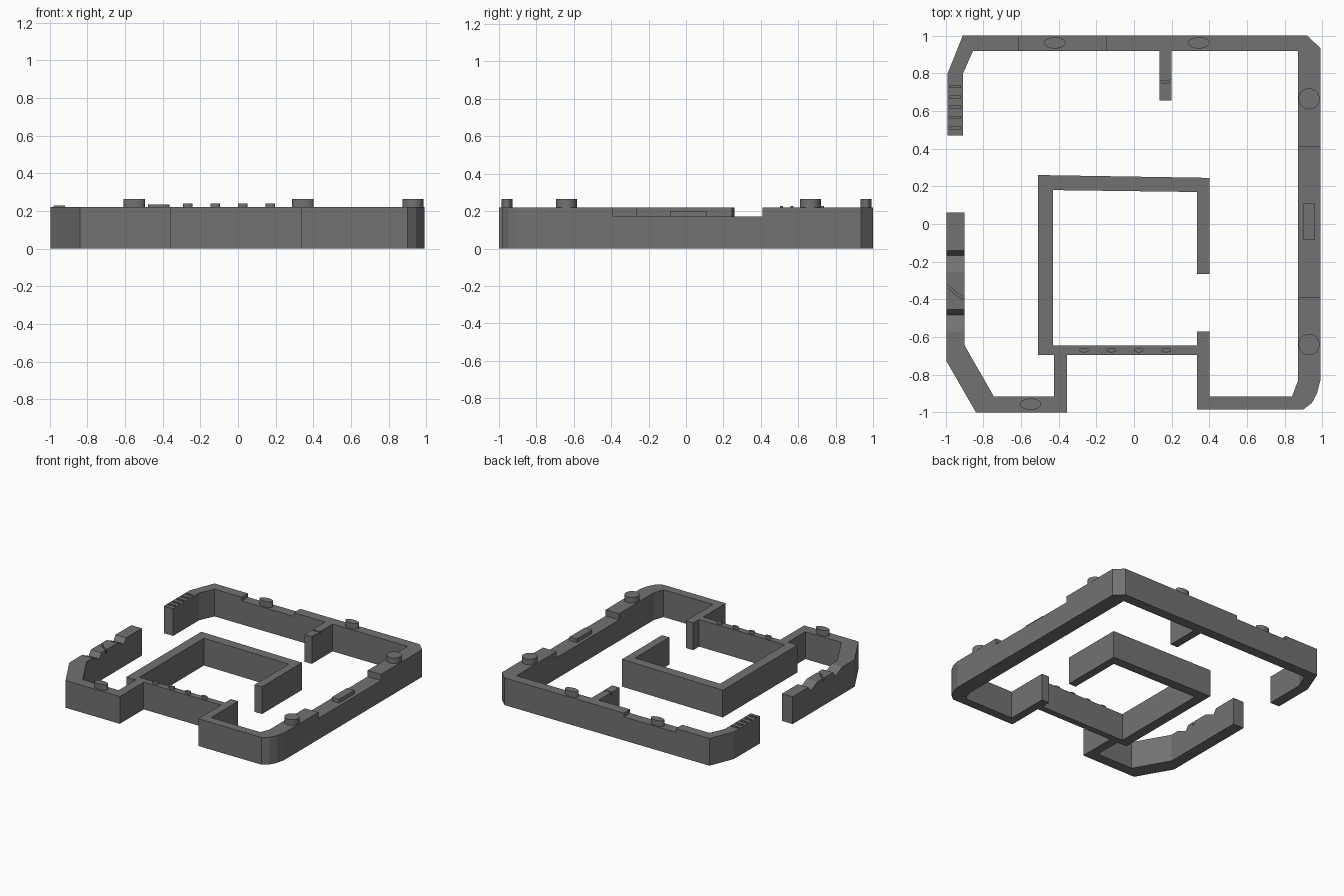
import bpy, bmesh, math

if "Cube" in bpy.data.objects:
    bpy.data.objects.remove(bpy.data.objects["Cube"])

H = 0.22  # wall height

stone = bpy.data.materials.new("grey_stone")
stone.diffuse_color = (0.17, 0.17, 0.17, 1)
stone.use_nodes = True
stone.node_tree.nodes["Principled BSDF"].inputs["Base Color"].default_value = stone.diffuse_color


def prism(name, pts, lift, z0=0.0):
    """Extrude a closed 3D outline by the vector lift."""
    bm = bmesh.new()
    face = bm.faces.new([bm.verts.new(p) for p in pts])
    ext = bmesh.ops.extrude_face_region(bm, geom=[face])
    verts = [g for g in ext["geom"] if isinstance(g, bmesh.types.BMVert)]
    bmesh.ops.translate(bm, vec=lift, verts=verts)
    bmesh.ops.recalc_face_normals(bm, faces=bm.faces)
    me = bpy.data.meshes.new(name)
    bm.to_mesh(me)
    bm.free()
    me.materials.append(stone)
    ob = bpy.data.objects.new(name, me)
    bpy.context.collection.objects.link(ob)
    return ob


def flat(name, pts, z0, z1):
    return prism(name, [(x, y, z0) for x, y in pts], (0, 0, z1 - z0))


def block(name, x0, x1, y0, y1, z0, z1):
    return flat(name, [(x0, y0), (x1, y0), (x1, y1), (x0, y1)], z0, z1)


def peg(name, x, y, rx, ry, z0, z1, n=32):
    pts = [(x + rx * math.cos(2 * math.pi * i / n),
            y + ry * math.sin(2 * math.pi * i / n)) for i in range(n)]
    ob = flat(name, pts, z0, z1)
    bpy.context.view_layer.objects.active = ob
    bpy.ops.object.select_all(action='DESELECT')
    ob.select_set(True)
    bpy.ops.object.shade_smooth_by_angle(angle=math.radians(40))
    return ob


# Winding wall: one outline, from the upper left end clockwise to the gate room
outline = [
    (-0.99, 0.47), (-0.99, 0.80), (-0.91, 1.0), (0.92, 1.0), (0.99, 0.935),
    (0.99, -0.83), (0.972, -0.90), (0.945, -0.95), (0.90, -0.985), (0.335, -0.985),
    (0.335, -0.695), (-0.355, -0.695), (-0.355, -1.0), (-0.84, -1.0),
    (-0.995, -0.73), (-0.995, 0.06), (-0.90, 0.06), (-0.90, -0.645),
    (-0.745, -0.915), (-0.425, -0.915), (-0.425, -0.695), (-0.51, -0.695),
    (-0.51, 0.26), (0.40, 0.245), (0.40, -0.265), (0.335, -0.265),
    (0.335, 0.17), (-0.43, 0.18), (-0.43, -0.645), (0.335, -0.645),
    (0.335, -0.57), (0.40, -0.57), (0.40, -0.915), (0.84, -0.915),
    (0.87, -0.835), (0.87, 0.92), (0.20, 0.92), (0.20, 0.655),
    (0.135, 0.655), (0.135, 0.92), (-0.855, 0.92), (-0.908, 0.80), (-0.908, 0.47)]
wall = flat("maze_wall", outline, 0, H)

# Cutters: lowered stretches, broken notches and cracks
cutters = [
    block("right_step_cutter", 0.85, 1.05, -0.39, 0.41, 0.17, 0.3),
    block("back_step_cutter", -0.61, -0.145, 0.90, 1.05, 0.19, 0.3)]
for y in (-0.14, -0.455):
    cutters.append(prism("notch_cutter", [
        (-1.05, y, H), (-1.05, y - 0.028, 0.18), (-1.05, y - 0.115, H),
        (-1.05, y - 0.115, 0.3), (-1.05, y, 0.3)], (0.2, 0, 0)))
cutters.append(flat("wall_crack_cutter", [
    (-1.01, -0.315), (-0.965, -0.34), (-0.95, -0.36), (-0.89, -0.395),
    (-0.89, -0.41), (-0.955, -0.372), (-0.97, -0.352), (-1.01, -0.327)], 0.19, 0.3))
cutters.append(flat("stub_crack_cutter", [
    (0.12, 0.765), (0.17, 0.757), (0.22, 0.775),
    (0.22, 0.765), (0.17, 0.747), (0.12, 0.755)], 0.195, 0.3))

bpy.context.view_layer.objects.active = wall
for c in cutters:
    c.hide_render = True
    m = wall.modifiers.new("cut", 'BOOLEAN')
    m.operation, m.solver, m.object = 'DIFFERENCE', 'EXACT', c
    bpy.ops.object.modifier_apply(modifier=m.name)
    bpy.data.objects.remove(c)

# Round and oval pegs on the wall tops
for y in (0.665, -0.64):
    peg("round_peg", 0.93, y, 0.056, 0.056, H - 0.002, 0.265)
peg("front_oval_peg", -0.55, -0.957, 0.057, 0.03, H - 0.002, 0.265)
peg("back_oval_peg", 0.345, 0.962, 0.057, 0.03, H - 0.002, 0.265)
peg("low_oval_peg", -0.42, 0.962, 0.057, 0.03, 0.188, 0.235)

# Row of small studs
for i in range(4):
    peg("small_stud", -0.267 + 0.146 * i, -0.67, 0.025, 0.012, H - 0.002, 0.24, 24)

# Bar in the lowered right stretch
block("right_bar", 0.897, 0.962, -0.085, 0.11, 0.168, 0.2)

# Ridges on the upper left wall end
for i in range(5):
    y = 0.511 + 0.0548 * i
    block("grip_ridge", -0.98, -0.918, y - 0.008, y + 0.008, H - 0.002, 0.228)
